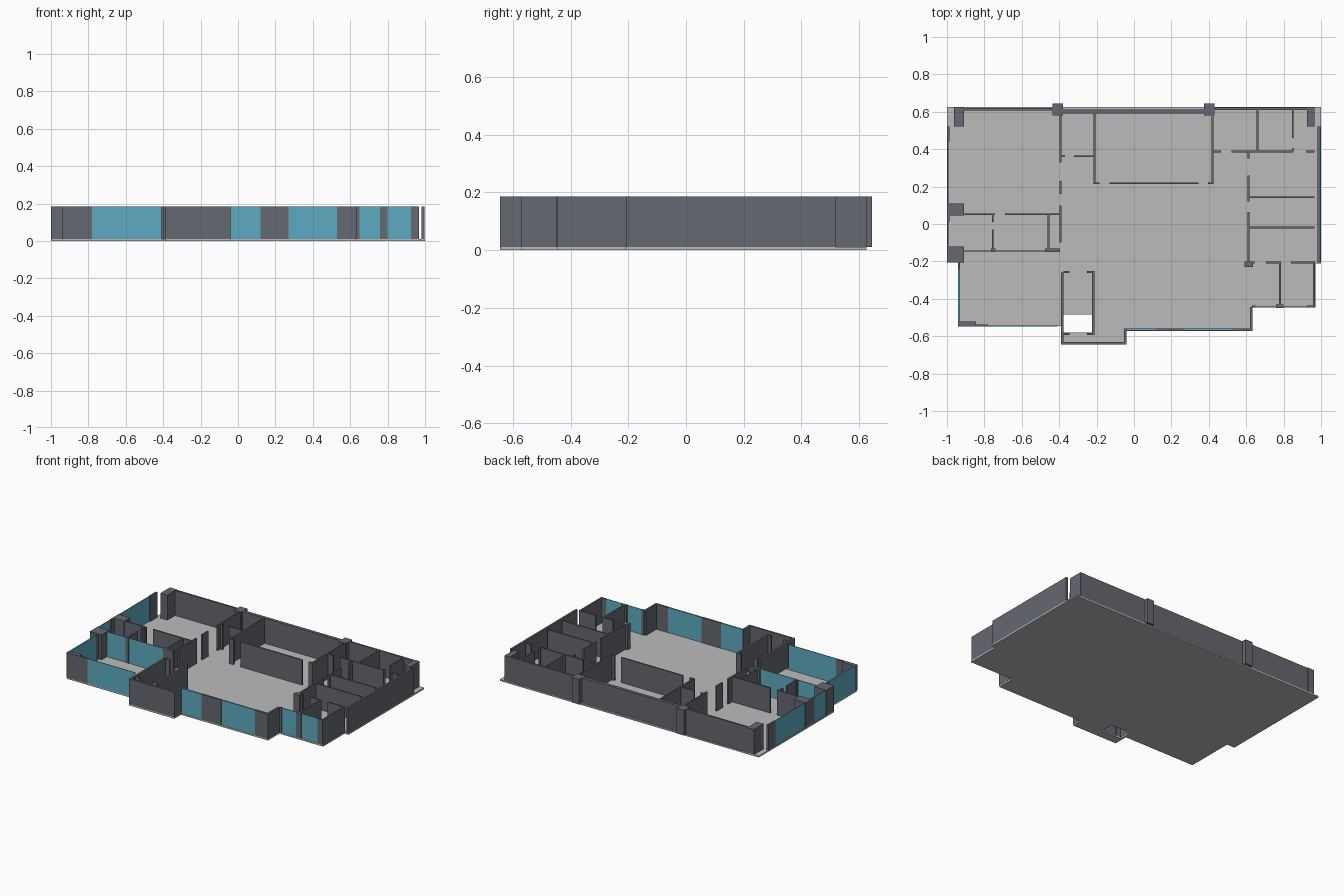
import bpy
import bmesh

default_cube = bpy.data.objects.get("Cube")
if default_cube:
    bpy.data.objects.remove(default_cube, do_unlink=True)

FLOOR_TOP = 0.01
WALL_TOP = 0.185
THIN = 0.01
THICK = 0.014
PANE = 0.004


def make_material(name, colour):
    material = bpy.data.materials.new(name)
    material.use_nodes = True
    material.diffuse_color = (*colour, 1)
    shader = material.node_tree.nodes["Principled BSDF"]
    shader.inputs["Base Color"].default_value = (*colour, 1)
    return material


wall_grey = make_material("wall grey", (0.13, 0.14, 0.16))
floor_grey = make_material("floor grey", (0.5, 0.5, 0.5))
glass_blue = make_material("glass blue", (0.11, 0.41, 0.54))


def finish_object(name, mesh_builder, material):
    mesh = bpy.data.meshes.new(name)
    bmesh.ops.recalc_face_normals(mesh_builder, faces=mesh_builder.faces)
    mesh_builder.to_mesh(mesh)
    mesh_builder.free()
    if material:
        mesh.materials.append(material)
    result = bpy.data.objects.new(name, mesh)
    bpy.context.collection.objects.link(result)
    return result


def add_prism(mesh_builder, outline, bottom, top):
    base = mesh_builder.faces.new([mesh_builder.verts.new((x, y, bottom)) for x, y in outline])
    extruded = bmesh.ops.extrude_face_region(mesh_builder, geom=[base])["geom"]
    raised = [item for item in extruded if isinstance(item, bmesh.types.BMVert)]
    bmesh.ops.translate(mesh_builder, verts=raised, vec=(0, 0, top - bottom))


def blocks(name, rectangles, material=wall_grey, bottom=FLOOR_TOP, top=WALL_TOP):
    """Upright blocks given as left, right, front, back."""
    mesh_builder = bmesh.new()
    for left, right, front, back in rectangles:
        corners = [(left, front), (right, front), (right, back), (left, back)]
        add_prism(mesh_builder, corners, bottom, top)
    return finish_object(name, mesh_builder, material)


def wall_along_x(name, y, spans, thickness=THIN, material=wall_grey):
    half = thickness / 2
    return blocks(name, [(start, end, y - half, y + half) for start, end in spans], material)


def wall_along_y(name, x, spans, thickness=THIN, material=wall_grey):
    half = thickness / 2
    return blocks(name, [(x - half, x + half, start, end) for start, end in spans], material)


# Floor slab with a shaft opening
outline = [(-1, .625), (1, .625), (1, -.21), (.97, -.21), (.97, -.447), (.632, -.447),
           (.632, -.572), (-.04, -.572), (-.04, -.645), (-.39, -.645), (-.39, -.545),
           (-.94, -.545), (-.94, -.205), (-1, -.205)]
slab = bmesh.new()
add_prism(slab, outline, 0, FLOOR_TOP)
floor = finish_object("floor", slab, floor_grey)
cutter = blocks("shaft_cutter", [(-.378, -.222, -.58, -.485)], None, -.1, .1)
cutter.hide_render = True
cutter.hide_set(True)
opening = floor.modifiers.new("shaft opening", "BOOLEAN")
opening.operation = "DIFFERENCE"
opening.object = cutter
opening.solver = "EXACT"
bpy.context.view_layer.objects.active = floor
floor.select_set(True)
bpy.ops.object.modifier_apply(modifier=opening.name)
bpy.data.objects.remove(cutter, do_unlink=True)

# Structural columns
blocks("back_columns", [(-.435, -.38, .58, .645), (.375, .43, .58, .645)])
blocks("back_corner_columns", [(-.963, -.91, .52, .625), (.925, .965, .52, .625)])
blocks("side_columns", [(-1, -.91, .045, .11), (-1, -.91, -.205, -.12)])
blocks("side_posts", [(-1, -.987, .44, .52), (-1, -.987, .01, .045)])

# Outer walls at the back and the sides
wall_along_x("back_wall_west", .613, [(-.91, -.435)], THICK)
wall_along_x("back_wall_middle", .597, [(-.38, .375)], THICK)
wall_along_x("back_wall_middle_lining", .608, [(-.38, .375)], THIN)
wall_along_x("back_wall_east", .616, [(.43, .925)], THICK)
wall_along_y("east_outer_wall", .989, [(-.207, .52)], THICK)
wall_along_y("southeast_outer_wall", .962, [(-.44, -.205)])
wall_along_y("southeast_return_wall", .626, [(-.572, -.445)], THICK)
wall_along_y("west_return_wall", -.935, [(-.24, -.205), (-.545, -.52)])
blocks("front_corner_pier", [(-.94, -.845, -.545, -.52)])
wall_along_x("front_corner_wall", -.543, [(-.94, -.78)])

# Front facade
wall_along_x("front_wall_panels", -.565, [(.12, .27), (.53, .62)], THICK)
wall_along_x("front_windows", -.565, [(-.04, .12), (.27, .53)], THIN, glass_blue)
wall_along_x("front_corner_window", -.545, [(-.78, -.41)], PANE, glass_blue)
wall_along_x("southeast_windows", -.443, [(.65, .76), (.8, .925)], PANE, glass_blue)
wall_along_x("southeast_window_posts", -.442, [(.632, .65), (.925, .967)])

# Side and meeting room glazing
wall_along_y("west_windows", -.995, [(.11, .44), (-.12, .01)], PANE, glass_blue)
wall_along_y("southwest_window", -.935, [(-.52, -.24)], THIN, glass_blue)
wall_along_x("meeting_room_glass", -.145, [(-.91, -.765), (-.74, -.475)], PANE, glass_blue)

# Stair core
wall_along_x("core_front_wall", -.638, [(-.39, -.04)], THICK)
wall_along_y("core_west_wall", -.384, [(-.645, -.26)], THICK)
wall_along_y("core_east_wall", -.217, [(-.585, -.26)], THICK)
wall_along_y("core_outer_return", -.046, [(-.645, -.56)], THICK)
for label, y in (("back", -.256), ("front", -.588)):
    wall_along_x("core_" + label + "_door_jambs", y, [(-.378, -.345), (-.25, -.212)])

# Western rooms
wall_along_x("west_room_wall", .052, [(-.91, -.742), (-.69, -.39)])
wall_along_y("west_room_divider", -.755, [(.01, .05), (-.13, -.03)])
wall_along_y("west_room_side_wall", -.457, [(-.13, .05)])
blocks("west_room_piers", [(-.765, -.74, -.15, -.13), (-.475, -.395, -.15, -.13)])
wall_along_y("corridor_wall", -.392, [(.33, .58), (.16, .23), (-.1, .1)])
wall_along_x("store_wall", .362, [(-.39, -.37), (-.32, -.21)])

# Central hall
for label, x in (("west", -.212), ("east", .42)):
    wall_along_y("hall_" + label + "_wall", x, [(.213, .59)])
wall_along_x("hall_front_wall", .218, [(-.21, -.185), (-.13, .345), (.395, .42)])

# Eastern rooms
wall_along_x("northeast_wall", .388, [(.425, .465), (.52, .85), (.92, .965)])
wall_along_y("northeast_divider", .66, [(.39, .61)])
wall_along_y("closet_wall", .849, [(.46, .61), (.385, .405)])
wall_along_y("east_corridor_wall", .612, [(.35, .39), (.12, .26), (-.2, .065)])
for label, y in (("upper", .143), ("lower", -.018)):
    wall_along_x(label + "_east_partition", y, [(.612, .965)])
wall_along_x("southeast_room_wall", -.206, [(.635, .645), (.705, .785), (.84, .967)])
wall_along_y("southeast_divider", .781, [(-.43, -.205)])
blocks("southeast_piers", [(.59, .635, -.23, -.2), (.76, .8, -.448, -.43)])
